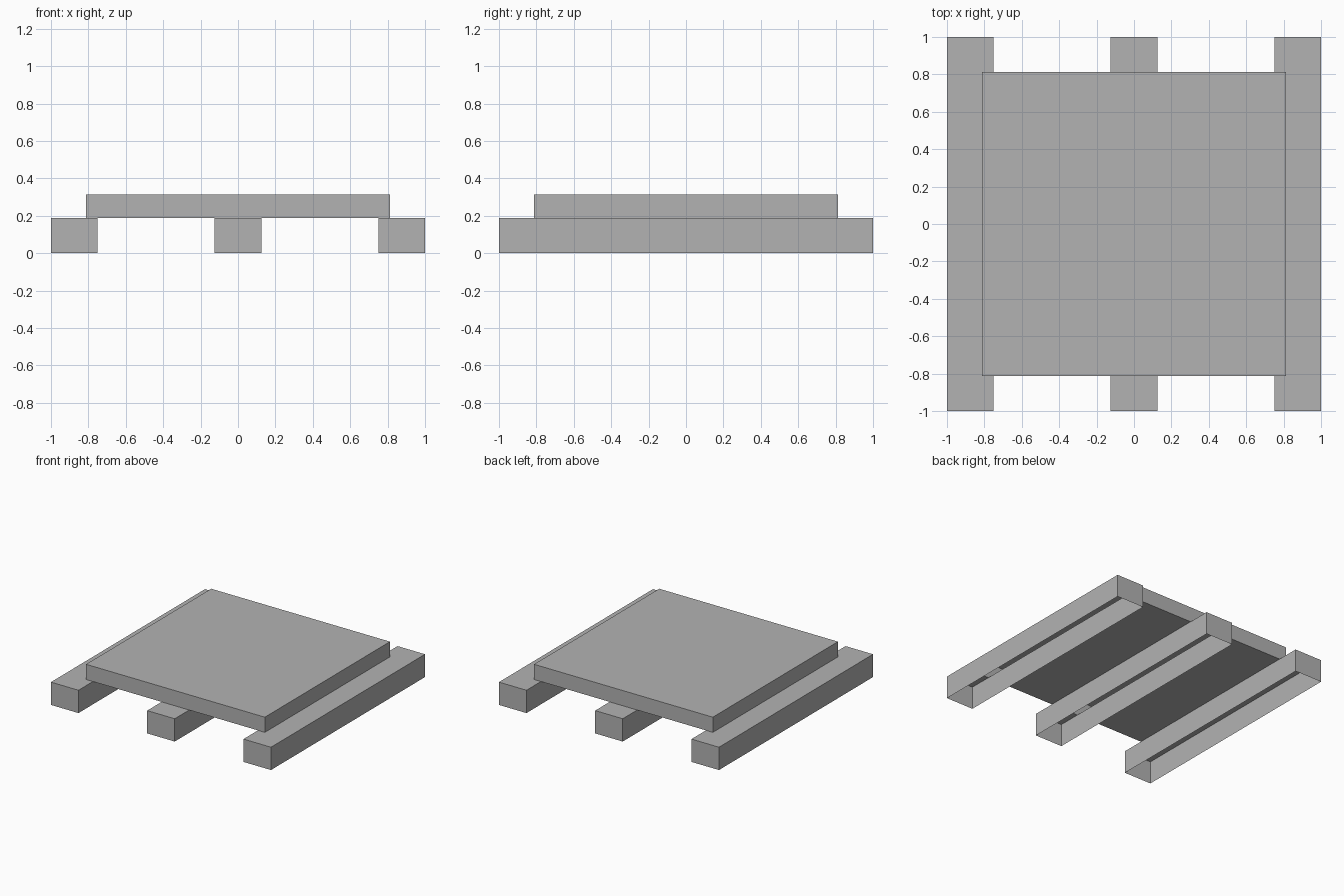
import bpy
import bmesh
from mathutils import Matrix, Vector

cube = bpy.data.objects.get("Cube")
if cube:
    bpy.data.objects.remove(cube, do_unlink=True)

U = 1 / 16                      # building unit
BEAM_TOP, DECK_TOP = 3 * U, 5 * U
DECK = 13 * U                   # half width of the deck
BEAMS = {"right_beam": -14 * U, "middle_beam": 0.0, "left_beam": 14 * U}

grey = bpy.data.materials.new("light_grey")
grey.use_nodes = True
colour = (0.45, 0.45, 0.45, 1)
grey.diffuse_color = colour
grey.node_tree.nodes["Principled BSDF"].inputs["Base Color"].default_value = colour


def shell(name, low, high, x_cuts, y_cuts, is_open):
    """Box split along the cuts, without the faces that are open."""
    low, high = Vector(low), Vector(high)
    bm = bmesh.new()
    bmesh.ops.create_cube(bm, size=1, matrix=Matrix.LocRotScale(
        (low + high) / 2, None, high - low))
    for axis, cuts in enumerate((x_cuts, y_cuts)):
        normal = Vector((axis == 0, axis == 1, 0))
        for cut in cuts:
            bmesh.ops.bisect_plane(bm, geom=bm.verts[:] + bm.edges[:] + bm.faces[:],
                                   dist=1e-5, plane_co=normal * cut, plane_no=normal)
    gone = [f for f in bm.faces if is_open(f.calc_center_median(), f.normal.z)]
    bmesh.ops.delete(bm, geom=gone, context='FACES')
    # Merge the flat pieces left over from cutting
    bmesh.ops.dissolve_limit(bm, angle_limit=0.01, verts=bm.verts[:], edges=bm.edges[:])
    mesh = bpy.data.meshes.new(name)
    bm.to_mesh(mesh)
    bm.free()
    mesh.materials.append(grey)
    bpy.context.collection.objects.link(bpy.data.objects.new(name, mesh))


def on_beam(x):
    return any(abs(x - b) < 2 * U for b in BEAMS.values())


# Hollow beams, open below and where the deck rests on them
for name, x in BEAMS.items():
    shell(name, (x - 2 * U, -1, 0), (x + 2 * U, 1, BEAM_TOP),
          (-DECK, DECK), (-DECK, DECK),
          lambda c, up: up < -0.5 or
          (up > 0.5 and abs(c.x) < DECK and abs(c.y) < DECK))

# Deck, open underneath where it meets the beams
shell("deck", (-DECK, -DECK, BEAM_TOP), (DECK, DECK, DECK_TOP),
      [b + s * 2 * U for b in BEAMS.values() for s in (-1, 1)], (),
      lambda c, up: up < -0.5 and on_beam(c.x))
